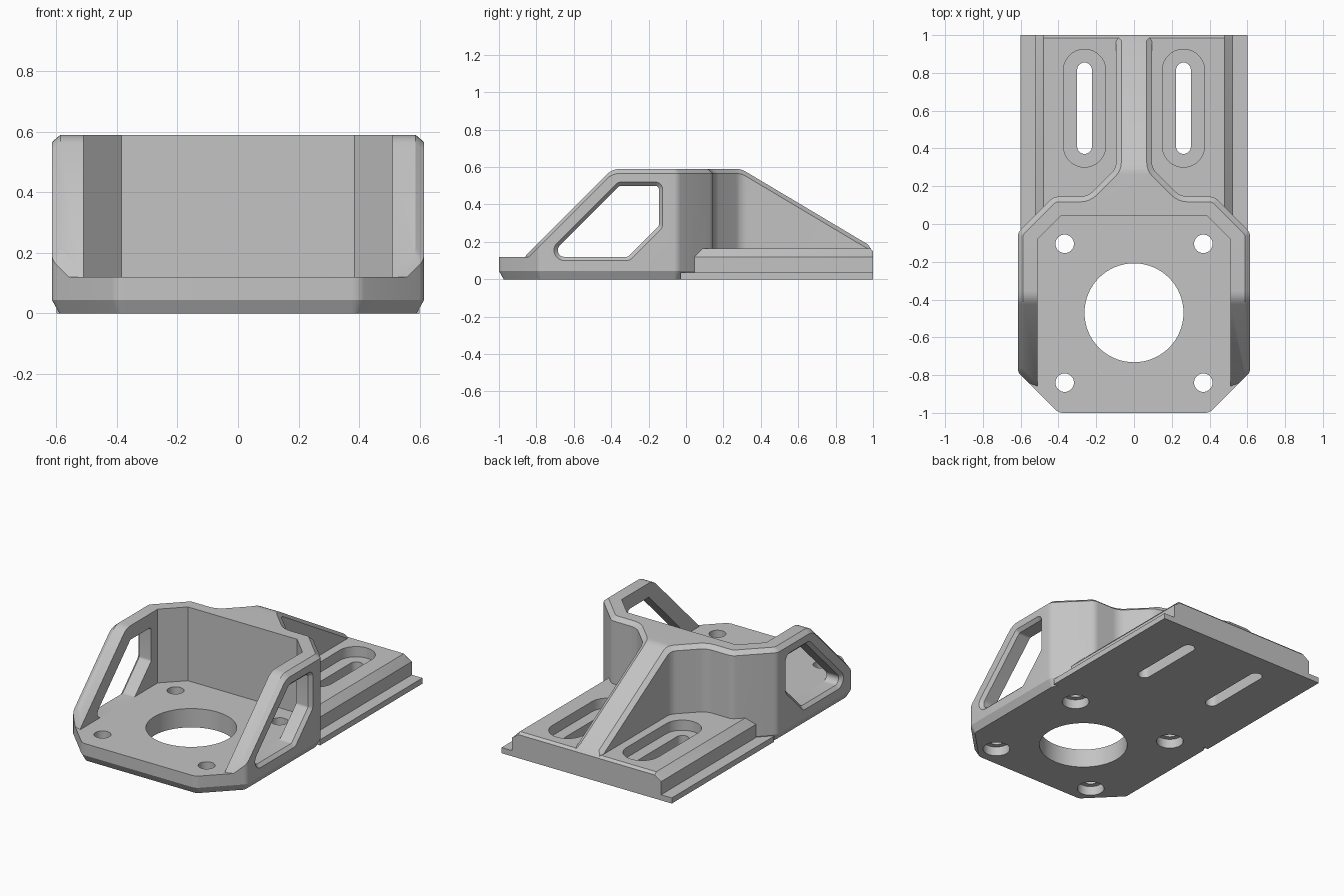
import bpy, bmesh, math
from mathutils import Vector

if "Cube" in bpy.data.objects:
    bpy.data.objects.remove(bpy.data.objects["Cube"], do_unlink=True)

grey = bpy.data.materials.new("plain_grey")
grey.use_nodes = True
GREY = (0.55, 0.55, 0.55, 1)
grey.diffuse_color = GREY
grey.node_tree.nodes["Principled BSDF"].inputs["Base Color"].default_value = GREY


def rounded(corners):
    """Outline from (x, y, radius) corners."""
    out = []
    for i, (x, y, r) in enumerate(corners):
        p = Vector((x, y))
        if not r:
            out.append(p)
            continue
        u = (Vector(corners[i - 1][:2]) - p).normalized()
        v = (Vector(corners[(i + 1) % len(corners)][:2]) - p).normalized()
        half = math.acos(max(-1, min(1, u.dot(v)))) / 2
        c = p + (u + v).normalized() * r / math.sin(half)
        a, b = p + u * r / math.tan(half) - c, p + v * r / math.tan(half) - c
        a0 = math.atan2(a.y, a.x)
        turn = (math.atan2(b.y, b.x) - a0 + math.pi) % (2 * math.pi) - math.pi
        n = max(2, round(abs(turn) / math.radians(11)))
        for k in range(n + 1):
            t = a0 + turn * k / n
            out.append(c + Vector((math.cos(t), math.sin(t))) * r)
    return out


def inset(points, d):
    """Move a counter-clockwise outline inwards by d."""
    out = []
    for i, p in enumerate(points):
        a = (p - points[i - 1]).normalized()
        b = (points[(i + 1) % len(points)] - p).normalized()
        na, nb = Vector((-a.y, a.x)), Vector((-b.y, b.x))
        out.append(p + (na + nb) * d / (1 + na.dot(nb)))
    return out


def mirrored(half):
    """Close a right-hand half outline with its left-hand mirror."""
    return half + [(-c[0],) + tuple(c[1:]) for c in reversed(half)]


PLACE = {"x": lambda p, h: (h, p[0], p[1]),
         "y": lambda p, h: (p[0], h, p[1]),
         "z": lambda p, h: (p[0], p[1], h)}


def loft(name, axis, rings, reshape=None):
    """Solid through rings of (outline, position along axis)."""
    bm = bmesh.new()
    loops = [[bm.verts.new(PLACE[axis](p, h)) for p in pts] for pts, h in rings]
    n = len(loops[0])
    bm.faces.new(loops[0])
    bm.faces.new(loops[-1])
    for lo, hi in zip(loops, loops[1:]):
        for i in range(n):
            j = (i + 1) % n
            bm.faces.new((lo[i], lo[j], hi[j], hi[i]))
    if reshape:
        reshape(bm)
    bmesh.ops.recalc_face_normals(bm, faces=bm.faces)
    mesh = bpy.data.meshes.new(name)
    bm.to_mesh(mesh)
    bm.free()
    mesh.materials.append(grey)
    obj = bpy.data.objects.new(name, mesh)
    bpy.context.collection.objects.link(obj)
    return obj


def combine(target, tool, operation):
    mod = target.modifiers.new(operation, "BOOLEAN")
    mod.operation, mod.object, mod.solver = operation, tool, "EXACT"
    bpy.context.view_layer.objects.active = target
    bpy.ops.object.modifier_apply(modifier=mod.name)
    bpy.data.objects.remove(tool, do_unlink=True)


def circle(x, y, r, n):
    return [Vector((x + r * math.cos(2 * math.pi * i / n),
                    y + r * math.sin(2 * math.pi * i / n))) for i in range(n)]


def stadium(x, y, hx, hy):
    r = hx * 0.999
    return rounded([(x - hx, y - hy, r), (x + hx, y - hy, r),
                    (x + hx, y + hy, r), (x - hx, y + hy, r)])


# Side silhouette of the wall and rib: height as a function of y
TOP = 0.59
silhouette = rounded([(-1, -0.015, 0), (-0.395, TOP, 0.1), (0.295, TOP, 0.1), (1, 0.17, 0)])


def height(y):
    for a, b in zip(silhouette, silhouette[1:]):
        if y <= b.x or b is silhouette[-1]:
            return a.y + (b.y - a.y) * (y - a.x) / (b.x - a.x)


def follow_silhouette(bm):
    for p in silhouette[1:-1]:
        geom = bm.verts[:] + bm.edges[:] + bm.faces[:]
        bmesh.ops.bisect_plane(bm, geom=geom, plane_co=(0, p.x, 0), plane_no=(0, 1, 0))
    for v in bm.verts:
        if v.co.z > 0.3:
            v.co.z += height(v.co.y) - TOP


# Wall with rear rib, hollowed by the pocket
wall_outline = rounded(mirrored([
    (0.5, -0.9, 0), (0.615, -0.785, 0.05), (0.615, -0.045, 0.05), (0.425, 0.145, 0.06),
    (0.245, 0.145, 0.1), (0.095, 0.295, 0.08), (0.095, 1, 0)]))
wall = loft("wall", "z", [(wall_outline, 0.05), (wall_outline, TOP - 0.024),
                          (inset(wall_outline, 0.028), TOP)], follow_silhouette)
pocket = rounded(mirrored([(0.51, -1.2, 0), (0.51, -0.08, 0), (0.385, 0.045, 0)]))
combine(wall, loft("pocket", "z", [(pocket, 0.02), (pocket, 1)]), "DIFFERENCE")

# Base plate with chamfered underside
base_outline = rounded(mirrored([
    (0.4, -1, 0.06), (0.615, -0.785, 0.05), (0.615, -0.045, 0.05), (0.425, 0.145, 0.06)]))
bracket = loft("motor_bracket", "z", [(inset(base_outline, 0.025), 0),
                                      (base_outline, 0.045), (base_outline, 0.12)])
combine(bracket, wall, "UNION")

# Rear slide plate with thin side flanges
section = mirrored([(0.525, 0), (0.525, 0.12), (0.48, 0.165)])
clipped = [(x, min(z, 0.15)) for x, z in section]
combine(bracket, loft("rear_plate", "y", [(section, 0.046), (section, 0.985), (clipped, 1)]), "UNION")
flange = mirrored([(0.6, -0.03), (0.6, 1)])
combine(bracket, loft("flange", "z", [(flange, 0), (flange, 0.036)]), "UNION")

# Side windows, flared on the outside
window = rounded([(-0.735, 0.12, 0.035), (-0.31, 0.12, 0.02), (-0.145, 0.285, 0.02),
                  (-0.145, 0.5, 0.02), (-0.355, 0.5, 0.02)])
flare = inset(window, -0.02)
for s in (1, -1):
    rings = [(window, s * 0.45), (window, s * 0.595), (flare, s * 0.615), (flare, s * 0.7)]
    combine(bracket, loft("window", "x", rings), "DIFFERENCE")

# Central bore, screw holes with counterbores, and adjustment slots
bores = [(circle(0, -0.47, 0.262, 64), -0.1, 0.3)]
for x in (-0.367, 0.367):
    for y in (-0.105, -0.84):
        bores.append((circle(x, y, 0.049, 32), -0.1, 0.2))
        bores.append((circle(x, y, 0.08, 32), -0.1, 0.06))
for x in (-0.262, 0.262):
    bores.append((stadium(x, 0.613, 0.039, 0.242), -0.1, 0.3))
    bores.append((stadium(x, 0.613, 0.112, 0.312), 0.1, 0.24))
for outline, low, high in bores:
    combine(bracket, loft("bore", "z", [(outline, low), (outline, high)]), "DIFFERENCE")

# Smooth the rounded corners, keep the edges crisp
bpy.ops.object.select_all(action="DESELECT")
bracket.select_set(True)
bpy.context.view_layer.objects.active = bracket
bpy.ops.object.shade_smooth_by_angle(angle=math.radians(25))
